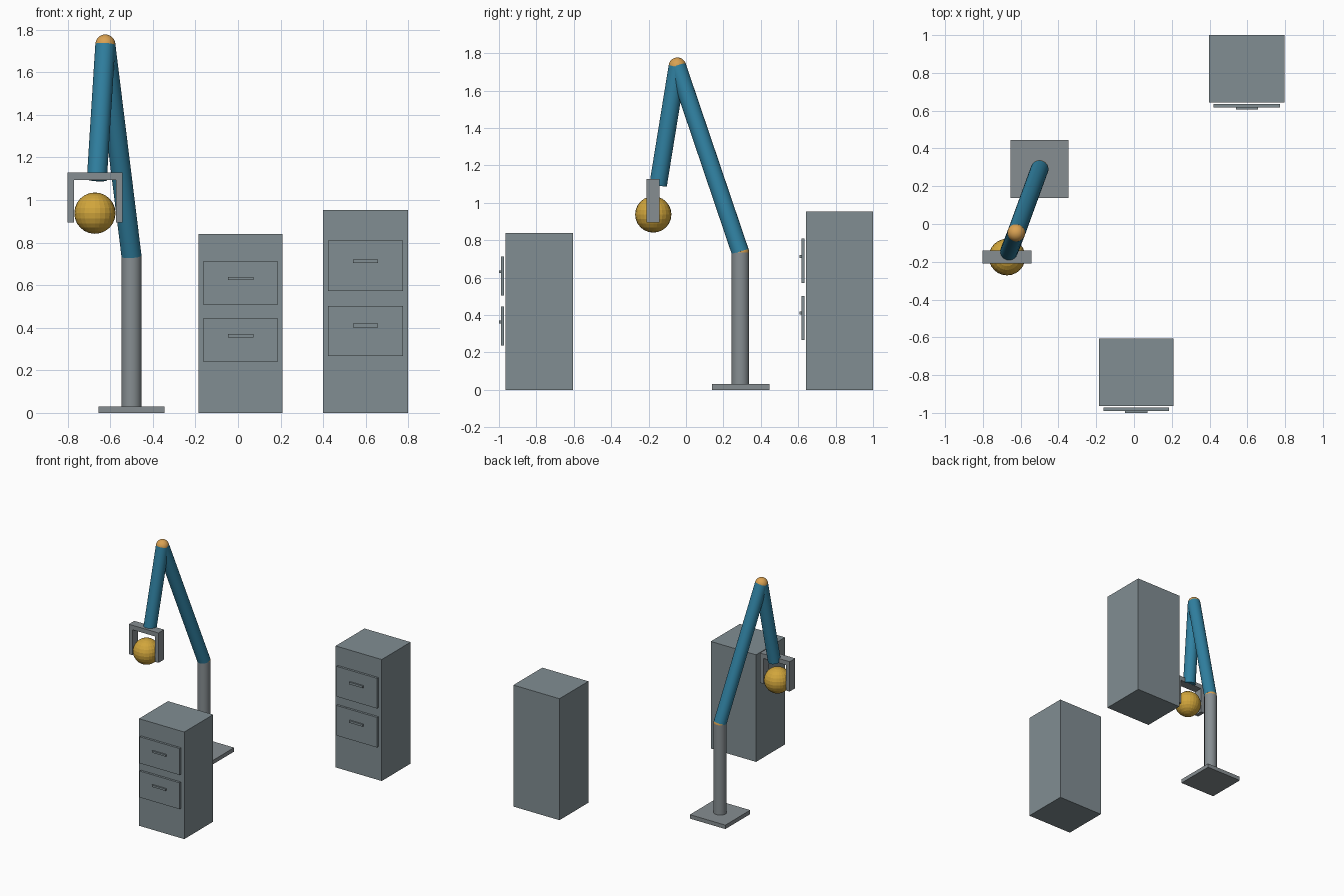
import bpy
from mathutils import Vector

if "Cube" in bpy.data.objects:
    bpy.data.objects.remove(bpy.data.objects["Cube"])


def material(name, rgb):
    m = bpy.data.materials.new(name)
    m.diffuse_color = (*rgb, 1.0)
    m.use_nodes = True
    m.node_tree.nodes["Principled BSDF"].inputs["Base Color"].default_value = m.diffuse_color
    return m


CABINET = material("cabinet_grey", (0.22, 0.27, 0.29))
METAL = material("metal_grey", (0.24, 0.27, 0.285))
BLUE = material("arm_blue", (0.03, 0.22, 0.36))
ORANGE = material("joint_orange", (0.70, 0.36, 0.085))
GOLD = material("ball_gold", (0.64, 0.38, 0.045))


def finish(name, mat, smooth=False):
    o = bpy.context.object
    o.name = name
    o.data.materials.append(mat)
    if smooth:
        bpy.ops.object.shade_smooth_by_angle()
    return o


def box(name, x, y, z, mat):
    """Box from (min, max) pairs along each axis."""
    bpy.ops.mesh.primitive_cube_add(size=1)
    o = finish(name, mat)
    mid = Vector([(a + b) / 2 for a, b in (x, y, z)])
    size = [b - a for a, b in (x, y, z)]
    for v in o.data.vertices:
        v.co = Vector([c * s for c, s in zip(v.co, size)]) + mid
    return o


def rod(name, start, end, radius, mat):
    """Smooth cylinder between two points."""
    a, b = Vector(start), Vector(end)
    d = b - a
    bpy.ops.mesh.primitive_cylinder_add(
        vertices=32, radius=radius, depth=d.length, location=(a + b) / 2,
        rotation=d.to_track_quat('Z', 'Y').to_euler())
    return finish(name, mat, True)


def ball(name, centre, radius, segments, rings, mat, smooth):
    bpy.ops.mesh.primitive_uv_sphere_add(
        segments=segments, ring_count=rings, radius=radius, location=centre)
    return finish(name, mat, smooth)


def cabinet(name, cx, width, front, back, height, drawer_w, handle_w, drawers):
    """Cabinet with floating drawer fronts and bar handles on its -y face."""
    box(name + "_body", (cx - width / 2, cx + width / 2), (front, back), (0, height), CABINET)
    for i, (drawer_z, handle_z) in enumerate(drawers, 1):
        box(f"{name}_drawer_{i}", (cx - drawer_w / 2, cx + drawer_w / 2),
            (front - 0.025, front - 0.008), drawer_z, CABINET)
        box(f"{name}_handle_{i}", (cx - handle_w / 2, cx + handle_w / 2),
            (front - 0.036, front - 0.022), handle_z, CABINET)


# Cabinets
cabinet("front_cabinet", 0.012, 0.393, -0.964, -0.605, 0.84, 0.347, 0.12,
        [((0.506, 0.714), (0.624, 0.638)), ((0.238, 0.445), (0.355, 0.37))])
cabinet("rear_cabinet", 0.598, 0.40, 0.642, 1.0, 0.953, 0.352, 0.117,
        [((0.572, 0.809), (0.704, 0.721)), ((0.266, 0.502), (0.402, 0.419))])

# Robot arm: base, column and two links
SHOULDER = (-0.5, 0.291, 0.735)
ELBOW = (-0.623, -0.046, 1.73)
WRIST = (-0.663, -0.149, 1.095)
R = 0.047
box("base_plate", (-0.654, -0.346), (0.138, 0.446), (0, 0.031), METAL)
rod("column", (-0.5, 0.291, 0.02), SHOULDER, R, METAL)
rod("upper_arm", SHOULDER, ELBOW, R, BLUE)
rod("forearm", ELBOW, WRIST, R, BLUE)
ball("shoulder_joint", SHOULDER, R, 32, 16, ORANGE, True)
ball("elbow_joint", ELBOW, R, 32, 16, ORANGE, True)

# Gripper: palm bar and two mirrored fingers
GX, GY = -0.672, (-0.21, -0.141)
box("gripper_palm", (GX - 0.129, GX + 0.129), GY, (1.093, 1.128), METAL)
for side, name in ((-1, "left_finger"), (1, "right_finger")):
    xs = sorted((GX + side * 0.129, GX + side * 0.098))
    box(name, xs, GY, (0.894, 1.093), METAL)

# Held ball, flat faceted
ball("held_ball", (GX, -0.175, 0.938), 0.097, 24, 12, GOLD, False)
